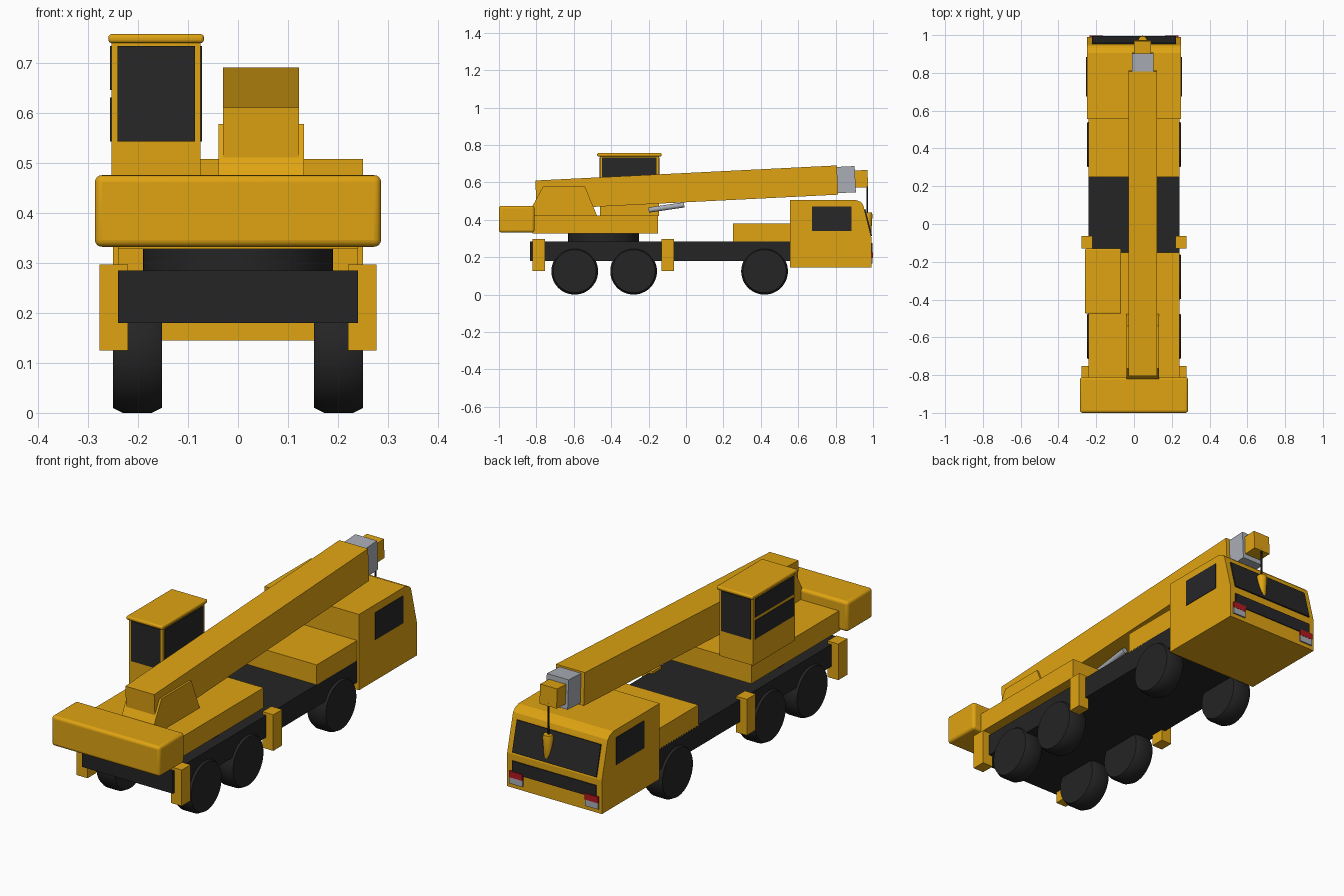
import bpy, bmesh, math
from mathutils import Vector, Matrix

if "Cube" in bpy.data.objects:
    bpy.data.objects.remove(bpy.data.objects["Cube"])


def material(name, rgb, rough=0.6):
    m = bpy.data.materials.new(name)
    m.use_nodes = True
    m.diffuse_color = (*rgb, 1)
    node = m.node_tree.nodes["Principled BSDF"]
    node.inputs["Base Color"].default_value = (*rgb, 1)
    node.inputs["Roughness"].default_value = rough
    return m


YELLOW = material("machine yellow", (0.74, 0.37, 0.006))
BLACK = material("chassis black", (0.018, 0.018, 0.018))
GLASS = material("dark glass", (0.02, 0.02, 0.022))
GREY = material("steel grey", (0.40, 0.42, 0.46))
RED = material("lamp red", (0.45, 0.01, 0.015))


def finish(name, bm, mat, bevel=0, smooth=False):
    bmesh.ops.recalc_face_normals(bm, faces=bm.faces)
    me = bpy.data.meshes.new(name)
    bm.to_mesh(me)
    bm.free()
    me.materials.append(mat)
    ob = bpy.data.objects.new(name, me)
    bpy.context.collection.objects.link(ob)
    if bevel:
        mod = ob.modifiers.new("Rounded edges", "BEVEL")
        mod.width, mod.segments = bevel, 4
    if bevel or smooth:
        bpy.ops.object.select_all(action="DESELECT")
        ob.select_set(True)
        bpy.context.view_layer.objects.active = ob
        bpy.ops.object.shade_smooth_by_angle(angle=math.radians(32))
    return ob


def box(name, x, y, z, mat, bevel=0):
    """Box from (min, max) pairs."""
    bm = bmesh.new()
    bmesh.ops.create_cube(bm, size=1)
    for v in bm.verts:
        v.co = [(a + b) / 2 + c * (b - a) for (a, b), c in zip((x, y, z), v.co)]
    return finish(name, bm, mat, bevel)


def prism(name, profile, x, mat):
    """Side profile of (y, z) points extruded across x."""
    bm = bmesh.new()
    face = bm.faces.new([bm.verts.new((x[0], *p)) for p in profile])
    ext = bmesh.ops.extrude_face_region(bm, geom=[face])
    verts = [g for g in ext["geom"] if isinstance(g, bmesh.types.BMVert)]
    bmesh.ops.translate(bm, vec=(x[1] - x[0], 0, 0), verts=verts)
    return finish(name, bm, mat)


def lathe(name, profile, start, axis, mat, sides=32):
    """(radius, distance) rings turned about an axis leaving start."""
    bm = bmesh.new()
    turn = Vector((0, 0, 1)).rotation_difference(Vector(axis)).to_matrix().to_4x4()
    place = Matrix.Translation(start) @ turn
    rings = []
    for r, h in profile:
        angles = [math.tau * i / sides for i in range(sides)]
        rings.append([bm.verts.new(place @ Vector((r * math.cos(a), r * math.sin(a), h)))
                      for a in angles])
    for lo, hi in zip(rings, rings[1:]):
        for i in range(sides):
            j = (i + 1) % sides
            bm.faces.new((lo[i], lo[j], hi[j], hi[i]))
    bm.faces.new(rings[0])
    bm.faces.new(rings[-1])
    return finish(name, bm, mat, smooth=True)


# Carrier chassis and deck
box("chassis", (-0.24, 0.24), (-0.835, 0.56), (0.18, 0.285), BLACK)
box("deck_box", (-0.24, 0.24), (0.25, 0.56), (0.28, 0.38), YELLOW)

# Wheels and outriggers on both sides
tyre = [(0.115, 0), (0.125, 0.02), (0.125, 0.078), (0.115, 0.098)]
for side, s in (("left", 1), ("right", -1)):
    for i, y in enumerate((-0.595, -0.28, 0.42)):
        lathe(f"{side}_wheel_{i + 1}", tyre, (0.152 * s, y, 0.125), (s, 0, 0), BLACK, 48)
    for i, y in enumerate((-0.82, -0.13)):
        box(f"{side}_outrigger_{i + 1}", sorted((0.22 * s, 0.277 * s)),
            (y, y + 0.067), (0.125, 0.297), YELLOW)

# Driving cab
top, sill, toe = Vector((0.951, 0.465)), Vector((0.991, 0.305)), Vector((0.991, 0.145))
prism("driving_cab", [(0.555, 0.145), toe, sill, top, (0.946, 0.482), (0.932, 0.497),
                      (0.905, 0.507), (0.555, 0.507)], (-0.25, 0.25), YELLOW)
slope = (top - sill).normalized()
out = Vector((slope.y, -slope.x)) * 0.006
low, high = sill.lerp(top, 0.05), sill.lerp(top, 0.94)
prism("windscreen", [low, low + out, high + out, high], (-0.222, 0.222), GLASS)
box("grille", (-0.222, 0.222), (0.988, 0.996), (0.215, 0.275), GLASS)
for side, s in (("left", 1), ("right", -1)):
    box(f"{side}_cab_window", sorted((0.249 * s, 0.253 * s)), (0.675, 0.885),
        (0.34, 0.47), GLASS)
    lamp_x = sorted((0.165 * s, 0.235 * s))
    box(f"{side}_red_lamp", lamp_x, (0.99, 0.999), (0.195, 0.225), RED)
    box(f"{side}_headlamp", lamp_x, (0.99, 0.998), (0.165, 0.195), GREY)

# Turntable, slewing platform and counterweight
lathe("turntable", [(0.19, 0), (0.19, 0.06)], (0, -0.44, 0.28), (0, 0, 1), BLACK, 48)
box("slewing_platform", (-0.24, 0.24), (-0.82, -0.15), (0.328, 0.424), YELLOW)
box("counterweight", (-0.286, 0.286), (-1.0, -0.81), (0.332, 0.475), YELLOW, 0.014)

# Operator cabin
cx, cy = (-0.253, -0.075), (-0.46, -0.145)
box("operator_cabin", cx, cy, (0.42, 0.742), YELLOW)
box("cabin_roof", (-0.259, -0.068), (-0.475, -0.13), (0.739, 0.757), YELLOW, 0.007)
pane_x, pane_y, pane_z = (-0.241, -0.086), (-0.448, -0.157), (0.542, 0.733)
for name, y in (("front", cy[0]), ("back", cy[1])):
    box(f"cabin_{name}_window", pane_x, (y - 0.003, y + 0.003), pane_z, GLASS)
box("cabin_left_window", (cx[1] - 0.003, cx[1] + 0.003), pane_y, pane_z, GLASS)
for name, z in (("lower", (0.542, 0.63)), ("upper", (0.645, 0.733))):
    box(f"cabin_right_{name}_window", (cx[0] - 0.003, cx[0] + 0.003), pane_y, z, GLASS)

# Boom mount and telescopic boom, each section narrower than the last
prism("boom_mount", [(-0.82, 0.42), (-0.82, 0.475), (-0.765, 0.577), (-0.54, 0.577),
                     (-0.475, 0.42)], (-0.039, 0.132), YELLOW)
TILT = 0.05


def boom_section(name, y0, y1, depth, width, mat):
    def edge(y, d):
        return (y - TILT * d, 0.572 + TILT * y + d)
    h = depth / 2
    prism(name, [edge(y0, -h), edge(y1, -h), edge(y1, h), edge(y0, h)],
          (0.046 - width / 2, 0.046 + width / 2), mat)


boom_section("boom_main", -0.802, 0.81, 0.156, 0.152, YELLOW)
boom_section("boom_inner", 0.75, 0.905, 0.14, 0.115, GREY)
boom_section("boom_tip", 0.88, 0.972, 0.092, 0.09, YELLOW)
ram_start, ram_end = Vector((0.046, -0.2, 0.452)), Vector((0.046, -0.01, 0.48))
ram = ram_end - ram_start
lathe("lift_ram", [(0.014, 0), (0.014, ram.length)], ram_start, ram.normalized(), GREY, 24)

# Hoist rope and hook block
lathe("hoist_rope", [(0.004, 0), (0.004, 0.16)], (0.046, 0.97, 0.43), (0, 0, 1), BLACK, 12)
lathe("hook_block", [(0.014, 0), (0.018, 0.01), (0.025, 0.115), (0.022, 0.13)],
      (0.046, 0.972, 0.31), (0, 0, 1), YELLOW, 24)
